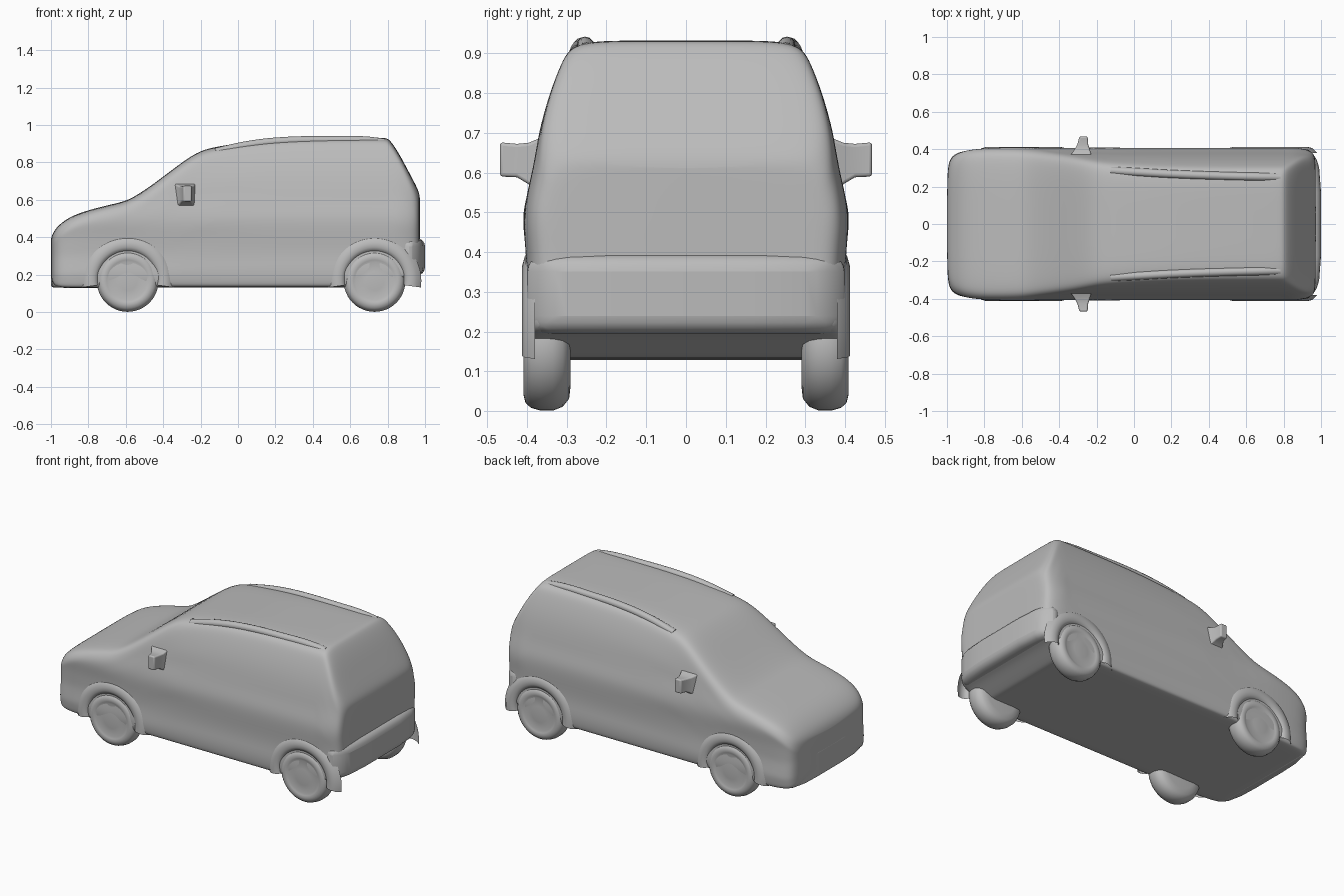
import bpy, bmesh, math
from mathutils import Vector

cube = bpy.data.objects.get("Cube")
if cube:
    bpy.data.objects.remove(cube)

paint = bpy.data.materials.new("plain grey")
paint.use_nodes = True
GREY = (0.5, 0.5, 0.5, 1)
paint.diffuse_color = GREY
paint.node_tree.nodes["Principled BSDF"].inputs["Base Color"].default_value = GREY


def finish(name, bm, subdiv=0, bevel=0, angle=50):
    bmesh.ops.recalc_face_normals(bm, faces=bm.faces)
    mesh = bpy.data.meshes.new(name)
    bm.to_mesh(mesh)
    bm.free()
    mesh.materials.append(paint)
    ob = bpy.data.objects.new(name, mesh)
    bpy.context.collection.objects.link(ob)
    if bevel:
        mod = ob.modifiers.new("round", 'BEVEL')
        mod.width, mod.segments = bevel, 4
    if subdiv:
        mod = ob.modifiers.new("smooth", 'SUBSURF')
        mod.levels = mod.render_levels = subdiv
    bpy.ops.object.select_all(action='DESELECT')
    bpy.context.view_layer.objects.active = ob
    ob.select_set(True)
    bpy.ops.object.shade_smooth_by_angle(angle=math.radians(angle))
    return ob


def lerp_table(table, v):
    for (a, fa), (b, fb) in zip(table, table[1:]):
        if v <= b:
            return fa + (fb - fa) * max(0, (v - a) / (b - a))
    return table[-1][1]


# Body side: half width by height, with sill, waist ridge and leaning windows
SIDE = [(.13, .397), (.2, .408), (.3, .398), (.4, .402), (.48, .412), (.54, .403),
        (.59, .387), (.7, .371), (.8, .343), (.88, .312), (.94, .275)]
# Body stations: x, bottom, top, width factor
STATIONS = [(-1, .2, .39, .6), (-.992, .15, .42, .82), (-.965, .13, .46, .92),
            (-.9, .128, .51, .97), (-.8, .128, .545, .99), (-.68, .128, .575, 1),
            (-.6, .128, .592, 1), (-.53, .13, .63, 1), (-.43, .132, .70, 1),
            (-.32, .132, .785, 1), (-.22, .132, .855, 1), (-.14, .132, .88, 1),
            (0, .132, .902, 1), (.2, .132, .925, 1), (.5, .132, .932, 1),
            (.7, .132, .932, 1), (.785, .132, .932, 1), (.81, .14, .925, 1),
            (.86, .165, .85, 1), (.91, .19, .755, .985), (.95, .2, .68, .95),
            (.968, .22, .64, .88), (.972, .25, .61, .75)]


def section(x, zb, zt, k):
    r = min(.055, (zt - zb) * .25)
    zs = zt - r
    half = [(.15, zb), (.3 * k, zb), (.385 * k, zb)]
    for i in range(11):
        z = zb + .012 + (zs - zb - .012) * i / 10
        half.append((k * lerp_table(SIDE, z), z))
    w = half[-1][0]
    half += [(w - .02, zs + r * .62), (w - .055, zs + r * .9), (w * .62, zt), (w * .25, zt)]
    pts = [(y, z) for y, z in half] + [(-y, z) for y, z in reversed(half)]
    return [Vector((x, y, z)) for y, z in pts]


bm = bmesh.new()
rings = [[bm.verts.new(p) for p in section(*s)] for s in STATIONS]
n = len(rings[0])
for a, b in zip(rings, rings[1:]):
    for i in range(n):
        j = (i + 1) % n
        bm.faces.new((a[i], a[j], b[j], b[i]))
for ring in (rings[0], rings[-1]):
    for i in range(n // 2 - 1):
        bm.faces.new((ring[i], ring[i + 1], ring[n - 2 - i], ring[n - 1 - i]))
finish("body", bm, subdiv=2)


# Solid from a plan outline and heights, mirrored in y
def prism(name, outline, z0, z1, bevel):
    bm = bmesh.new()
    low = [bm.verts.new((x, y, z0)) for x, y in outline]
    high = [bm.verts.new((x, y, z1)) for x, y in outline]
    bm.faces.new(low)
    bm.faces.new(high)
    for i in range(len(low)):
        j = (i + 1) % len(low)
        bm.faces.new((low[i], low[j], high[j], high[i]))
    return finish(name, bm, bevel=bevel)


# Bumpers
rear = [(.87, .405), (.93, .398), (.97, .372), (.99, .3), (1, .17)]
prism("rear_bumper", rear + [(x, -y) for x, y in reversed(rear)], .195, .395, .05)
front = [(-.94, .36), (-.975, .33), (-.995, .24), (-1, .12)]
prism("front_bumper", front + [(x, -y) for x, y in reversed(front)], .13, .3, .03)


# Ring or disc turned about a wheel axle
def lathe(name, cx, cz, side, profile, a0=0, a1=360, steps=48):
    bm = bmesh.new()
    rows = []
    full = a1 - a0 == 360
    for s in range(steps if full else steps + 1):
        t = math.radians(a0 + (a1 - a0) * s / steps)
        rows.append([bm.verts.new((cx + r * math.cos(t), side * y, cz + r * math.sin(t)))
                     for r, y in profile])
    pairs = list(zip(rows, rows[1:])) + ([(rows[-1], rows[0])] if full else [])
    for a, b in pairs:
        for i in range(len(profile) - 1):
            bm.faces.new((a[i], a[i + 1], b[i + 1], b[i]))
    bmesh.ops.remove_doubles(bm, verts=bm.verts, dist=1e-5)
    return finish(name, bm)


TYRE = [(0, .29), (.1, .29), (.135, .294), (.155, .31), (.165, .335), (.165, .365),
        (.158, .39), (.145, .404), (.125, .409), (.112, .406), (.1, .402), (.05, .405), (0, .408)]
FLARE = [(.15, .37), (.162, .402), (.18, .411), (.2, .412), (.225, .405), (.25, .38)]
for end, cx in (("front", -.59), ("rear", .73)):
    for label, side in (("left", 1), ("right", -1)):
        lathe(f"{end}_{label}_wheel", cx, .166, side, TYRE)
        lathe(f"{end}_{label}_arch", cx, .166, side, FLARE, -8, 188)

for label, side in (("left", 1), ("right", -1)):
    # Door mirror with a tapering arm
    bm = bmesh.new()
    loops = []
    for y, x0, x1, z0, z1 in ((.36, -.345, -.225, .545, .69), (.395, -.32, -.235, .57, .675),
                              (.425, -.303, -.245, .588, .672), (.468, -.292, -.248, .59, .676)):
        loops.append([bm.verts.new((x, side * y, z)) for x, z in
                      ((x0, z0), (x1, z0), (x1, z1), (x0, z1))])
    for a, b in zip(loops, loops[1:]):
        for i in range(4):
            j = (i + 1) % 4
            bm.faces.new((a[i], a[j], b[j], b[i]))
    bm.faces.new(loops[0])
    bm.faces.new(loops[-1])
    finish(f"{label}_mirror", bm, bevel=.008)

    # Roof rail
    curve = bpy.data.curves.new(f"{label}_roof_rail", 'CURVE')
    curve.dimensions = '3D'
    curve.bevel_depth = .022
    curve.use_fill_caps = True
    path = [(-.12, .285, .855), (.05, .275, .892), (.22, .266, .912),
            (.5, .256, .919), (.68, .252, .917), (.78, .25, .905)]
    spline = curve.splines.new('BEZIER')
    spline.bezier_points.add(len(path) - 1)
    for p, (x, y, z) in zip(spline.bezier_points, path):
        p.co = (x, side * y, z)
        p.handle_left_type = p.handle_right_type = 'AUTO'
    curve.materials.append(paint)
    bpy.context.collection.objects.link(bpy.data.objects.new(curve.name, curve))
